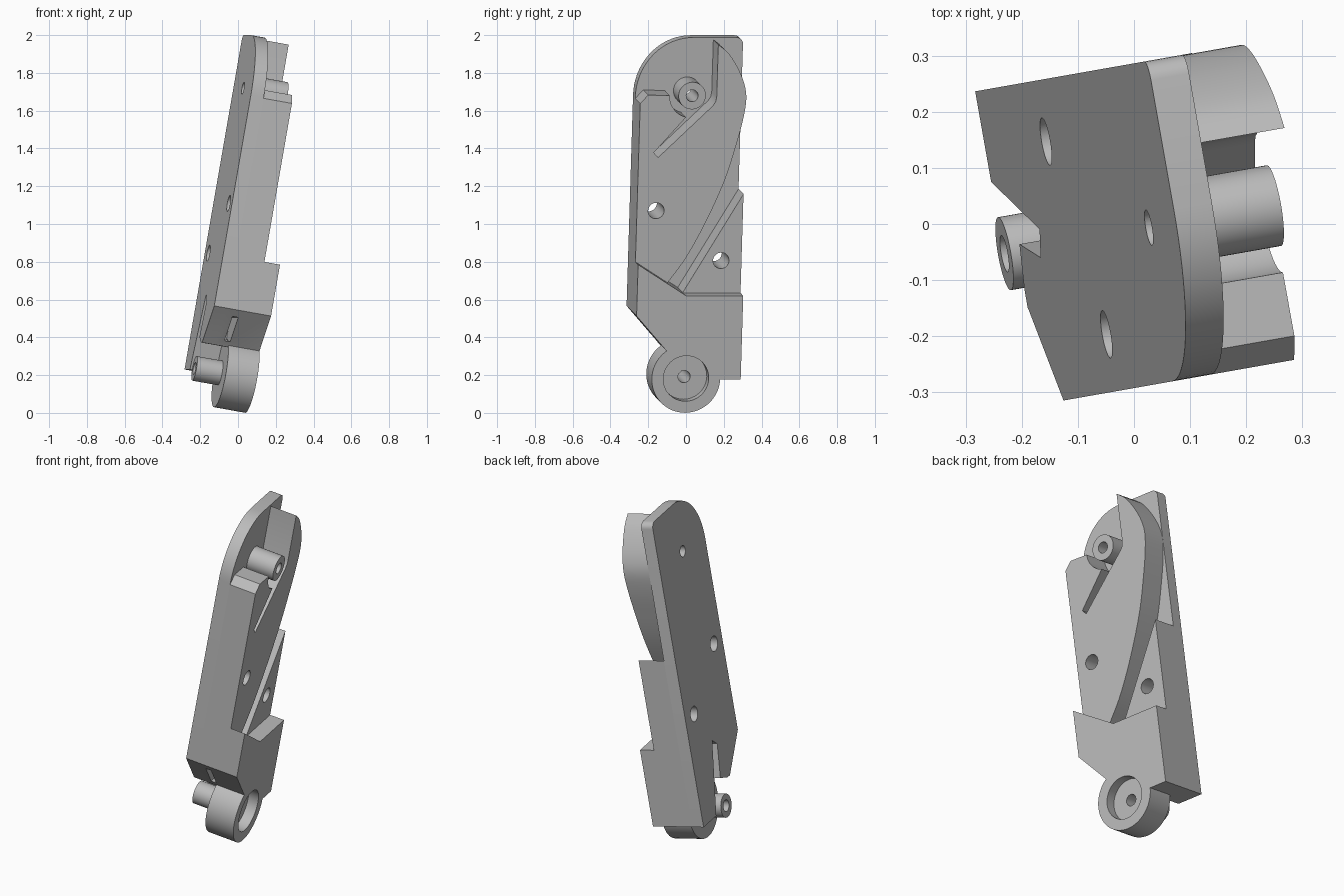
import bpy, bmesh
from math import radians, cos, sin
from mathutils import Euler, Vector

cube = bpy.data.objects.get("Cube")
if cube:
    bpy.data.objects.remove(cube)

# One grey finish for the whole arm
grey = bpy.data.materials.new("plain_grey")
grey.use_nodes = True
colour = (0.5, 0.5, 0.5, 1)
grey.diffuse_color = colour
grey.node_tree.nodes["Principled BSDF"].inputs["Base Color"].default_value = colour

# The arm is modelled upright (thickness on local x), then leaned over
LEAN = Euler((0, radians(10), radians(10)))
BASE = LEAN.to_matrix() @ Vector((-0.274, 0, 0))
T_PLATE, T_MID, T_BLOCK = 0.07, 0.225, 0.31
LEFT, RIGHT, BOTTOM, TOP = -0.288, 0.282, 0.185, 1.982
BOSS = (-0.011, 1.697)
HUB = (-0.012, 0.191)


def arc(centre, r, start, end, steps):
    """Points on an arc, angles in degrees."""
    angles = [radians(start + (end - start) * i / steps) for i in range(steps + 1)]
    return [(centre[0] + r * cos(a), centre[1] + r * sin(a)) for a in angles]


def disc(centre, r, sides=48):
    return arc(centre, r, 0, 360, sides)[:-1]


def spline(points, steps=6):
    """Smooth curve through the given points."""
    p = [Vector(q) for q in points]
    p = [2 * p[0] - p[1]] + p + [2 * p[-1] - p[-2]]
    out = []
    for i in range(1, len(p) - 2):
        a, b, c, d = p[i - 1:i + 3]
        for k in range(steps):
            t = k / steps
            v = b + (c - a) * t / 2 + (a - 2.5 * b + 2 * c - d / 2) * t ** 2
            v += (1.5 * (b - c) + (d - a) / 2) * t ** 3
            out.append(tuple(v))
    return out + [points[-1]]


def prism(name, outline, t0, t1):
    """Extrude a side outline through the thickness t0..t1."""
    bm = bmesh.new()
    face = bm.faces.new([bm.verts.new((t0, y, z)) for y, z in outline])
    ext = bmesh.ops.extrude_face_region(bm, geom=[face])
    verts = [v for v in ext["geom"] if isinstance(v, bmesh.types.BMVert)]
    bmesh.ops.translate(bm, verts=verts, vec=(t1 - t0, 0, 0))
    bmesh.ops.recalc_face_normals(bm, faces=bm.faces)
    mesh = bpy.data.meshes.new(name)
    bm.to_mesh(mesh)
    bm.free()
    mesh.materials.append(grey)
    obj = bpy.data.objects.new(name, mesh)
    bpy.context.collection.objects.link(obj)
    obj.location, obj.rotation_euler = BASE, LEAN
    return obj


def activate(obj):
    bpy.ops.object.select_all(action='DESELECT')
    obj.select_set(True)
    bpy.context.view_layer.objects.active = obj


def cut(obj, cutters):
    activate(obj)
    for cutter in cutters:
        mod = obj.modifiers.new("cut", 'BOOLEAN')
        mod.operation, mod.solver, mod.object = 'DIFFERENCE', 'EXACT', cutter
        bpy.ops.object.modifier_apply(modifier=mod.name)


# Back plate: large round at the top front, small round at the top back
foot = [(RIGHT, BOTTOM), (HUB[0], BOTTOM), (-0.118, 0.336), (LEFT, 0.527)]
plate = prism("back_plate", foot
              + arc((LEFT + 0.3, TOP - 0.32), 0.3, 180, 90, 18)[:1]
              + [(y, TOP - 0.32 + (z - TOP + 0.32) * 0.32 / 0.3)
                 for y, z in arc((LEFT + 0.3, TOP - 0.32), 0.3, 180, 90, 18)[1:]]
              + arc((RIGHT - 0.035, TOP - 0.035), 0.035, 90, 0, 6), 0, T_PLATE)

# Thick lower block with a stepped top
block = prism("lower_block", foot + [(LEFT, 0.803), (-0.025, 0.636), (RIGHT, 0.636)],
              T_PLATE, T_BLOCK)

# Raised face: clearance around the boss, a narrow groove and a curved back edge
raised = prism("raised_face",
               [(LEFT, 0.75), (LEFT, 1.655), (-0.246, 1.70)]
               + arc(BOSS, 0.12, 180, 256, 12)
               + [(-0.207, 1.39), (-0.183, 1.364), (0.103, 1.642), (0.117, 1.663), (0.122, 1.69)]
               + spline([(0.122, 1.971), (0.178, 1.925), (0.227, 1.853), (0.265, 1.77),
                         (0.281, 1.69), (0.272, 1.595), (0.242, 1.46), (0.18, 1.246),
                         (0.085, 1.02), (-0.016, 0.827), (-0.114, 0.687)])
               + [(-0.13, 0.66)],
               T_PLATE, T_MID)

# Sloped wedge at the back edge
wedge = prism("back_wedge", [(RIGHT, 1.168), (-0.03, 0.636), (-0.03, 0.6), (RIGHT, 0.6)],
              T_PLATE, T_MID)

# Boss, wheel and axle pin
boss = prism("upper_boss", disc(BOSS, 0.073), T_PLATE, 0.23)
wheel = prism("wheel", disc(HUB, 0.184, 64), 0.14, T_BLOCK)
pin = prism("axle_pin", disc(HUB, 0.066), 0, 0.14)

# Cutters
boss_hole = prism("boss_hole", disc(BOSS, 0.032, 32), -0.1, 0.5)
front_hole = prism("front_hole", disc((-0.185, 1.078), 0.043, 32), -0.1, 0.5)
back_hole = prism("back_hole", disc((0.172, 0.81), 0.043, 32), -0.1, 0.5)
hub_hole = prism("hub_hole", disc(HUB, 0.033, 32), -0.1, 0.5)
hub_recess = prism("hub_recess", disc(HUB, 0.122), 0.25, 0.5)
pin_slot = prism("pin_slot", [(0.118, 0.1), (0.118, 0.185), (0.02, 0.59), (-0.03, 0.55),
                              (0.0, 0.36), (-0.08, 0.33), (-0.3, 0.33), (-0.3, 0.1)],
                 -0.1, 0.14)
slit = prism("chamfer_slit", [(-0.4, 0.36), (-0.01, 0.36), (-0.02, 0.49), (-0.4, 0.49)],
             0.112, 0.143)

cut(plate, [boss_hole, front_hole, back_hole, pin_slot])
cut(block, [pin_slot, slit, hub_hole, hub_recess])
cut(raised, [front_hole])
cut(wedge, [back_hole])
cut(boss, [boss_hole])
cut(wheel, [hub_hole, hub_recess])
cut(pin, [hub_hole])

for helper in (boss_hole, front_hole, back_hole, hub_hole, hub_recess, pin_slot, slit):
    bpy.data.objects.remove(helper)

for part in (plate, block, raised, wedge, boss, wheel, pin):
    activate(part)
    bpy.ops.object.shade_smooth_by_angle(angle=radians(25))
